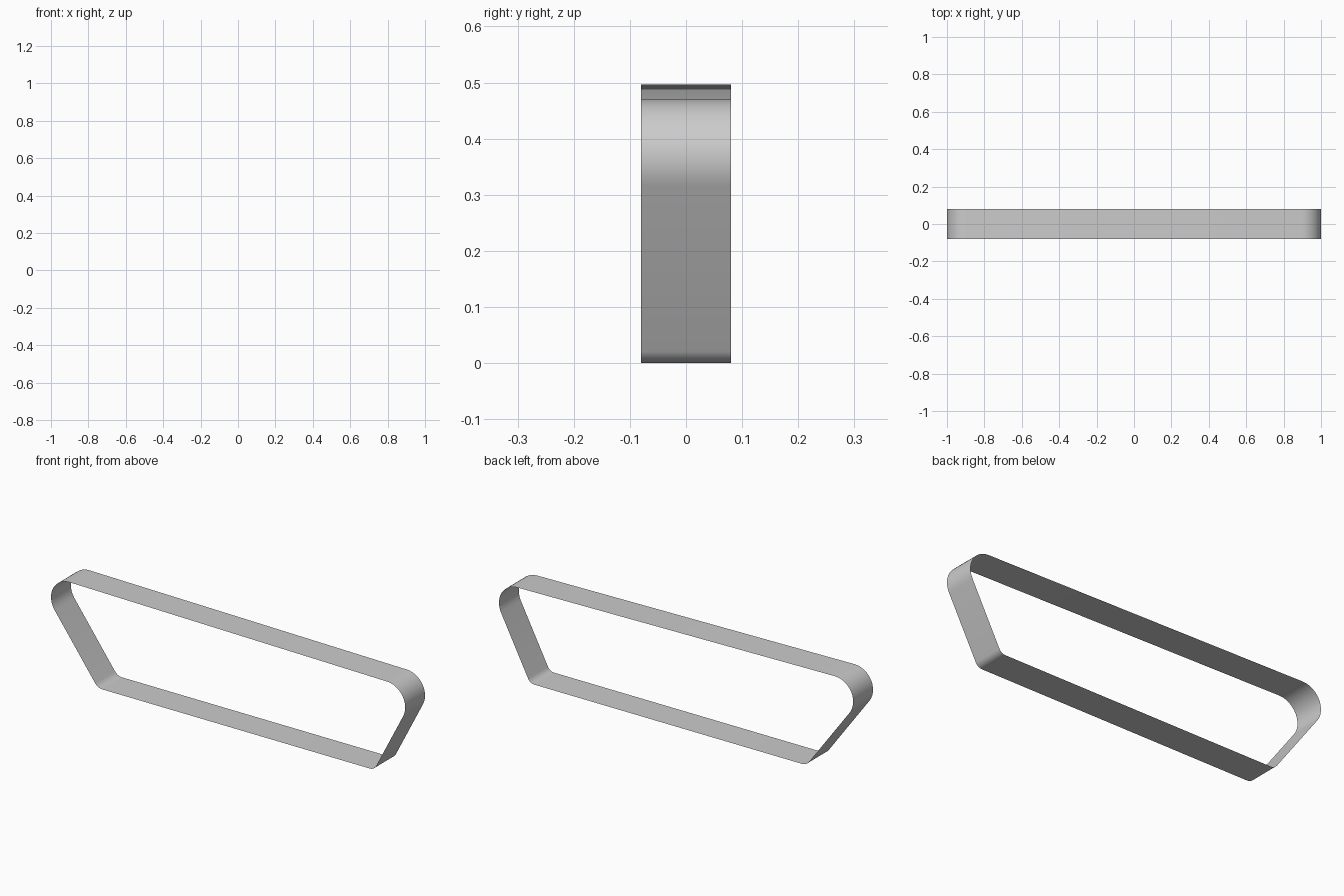
import bpy
import bmesh
import math
from mathutils import Vector

cube = bpy.data.objects.get("Cube")
if cube:
    bpy.data.objects.remove(cube, do_unlink=True)

HALF_WIDTH = 0.08
STEPS = 12

# Guide circles the belt wraps around, counter-clockwise: x, z, radius
wheels = [(-0.71, 0.05, 0.05), (0.8, 0.04, 0.04),
          (0.895, 0.365, 0.105), (-0.897, 0.394, 0.103)]


def tangent_angle(a, b):
    """Angle of the outward normal of the outer tangent from circle a to b."""
    dx, dz = b[0] - a[0], b[1] - a[1]
    return math.atan2(dz, dx) - math.acos((a[2] - b[2]) / math.hypot(dx, dz))


# Belt outline: one arc per guide circle, joined by straight runs
outline = []
for i, wheel in enumerate(wheels):
    start = tangent_angle(wheels[i - 1], wheel)
    end = tangent_angle(wheel, wheels[(i + 1) % len(wheels)])
    sweep = (end - start) % math.tau
    for k in range(STEPS + 1):
        angle = start + sweep * k / STEPS
        outline.append(Vector((wheel[0] + wheel[2] * math.cos(angle), 0,
                               wheel[1] + wheel[2] * math.sin(angle))))

# Sweep the outline across the width as a thin open band, facing outward
bm = bmesh.new()
side = Vector((0, HALF_WIDTH, 0))
front = [bm.verts.new(p - side) for p in outline]
back = [bm.verts.new(p + side) for p in outline]
for i in range(len(outline)):
    j = (i + 1) % len(outline)
    face = bm.faces.new((front[i], back[i], back[j], front[j]))
    face.smooth = True

mesh = bpy.data.meshes.new("track_belt")
bm.to_mesh(mesh)
bm.free()
belt = bpy.data.objects.new("track_belt", mesh)
bpy.context.collection.objects.link(belt)

# Plain grey belt material
grey = bpy.data.materials.new("belt_grey")
grey.use_nodes = True
color = (0.6, 0.6, 0.6, 1)
grey.diffuse_color = color
grey.node_tree.nodes["Principled BSDF"].inputs["Base Color"].default_value = color
mesh.materials.append(grey)
